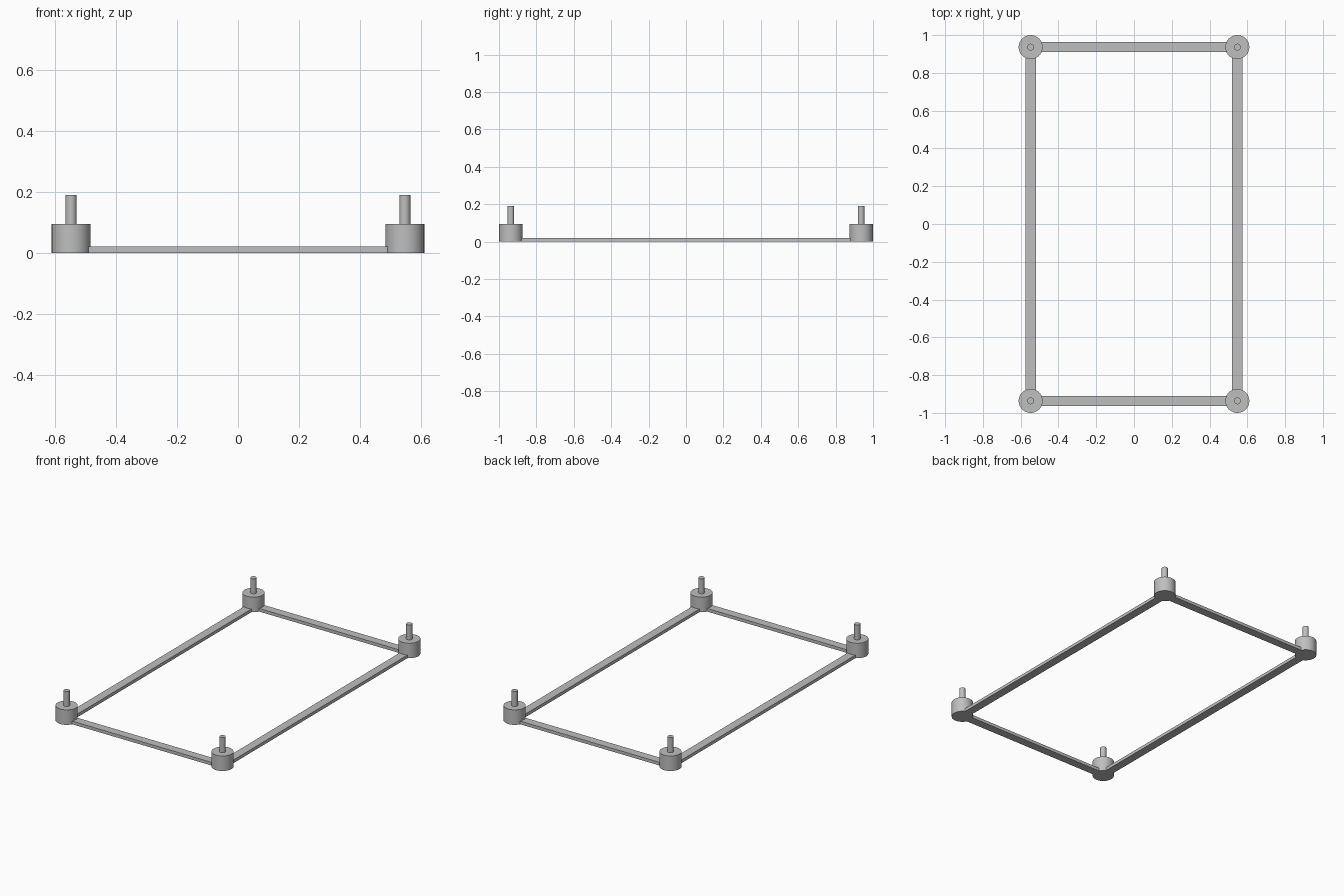
import bpy
import math

if "Cube" in bpy.data.objects:
    bpy.data.objects.remove(bpy.data.objects["Cube"])

CX, CY = 0.547, 0.9365        # corner post centres
POST_R, POST_H = 0.0635, 0.095
PIN_R, PIN_TOP = 0.018, 0.19
RAIL_W, RAIL_H = 0.054, 0.02

grey = bpy.data.materials.new("grey")
grey.diffuse_color = (0.52, 0.52, 0.52, 1)
grey.use_nodes = True
grey.node_tree.nodes["Principled BSDF"].inputs["Base Color"].default_value = grey.diffuse_color


def cylinder(name, x, y, z0, z1, radius, sides):
    bpy.ops.mesh.primitive_cylinder_add(
        vertices=sides, radius=radius, depth=z1 - z0, location=(x, y, (z0 + z1) / 2))
    ob = bpy.context.object
    ob.name = name
    ob.data.materials.append(grey)
    bpy.ops.object.shade_smooth_by_angle(angle=math.radians(30))


def box(name, x, y, sx, sy, sz):
    bpy.ops.mesh.primitive_cube_add(size=1, location=(x, y, sz / 2))
    ob = bpy.context.object
    ob.name = name
    ob.scale = (sx, sy, sz)
    bpy.ops.object.transform_apply(location=False, rotation=False, scale=True)
    ob.data.materials.append(grey)


# Corner posts, each with a thin pin on top
for sx, side in ((-1, "left"), (1, "right")):
    for sy, end in ((-1, "front"), (1, "back")):
        cylinder(f"{end}_{side}_post", sx * CX, sy * CY, 0, POST_H, POST_R, 64)
        cylinder(f"{end}_{side}_pin", sx * CX, sy * CY, POST_H, PIN_TOP, PIN_R, 32)

# Flat rails, ending where their corners meet the post walls
inset = math.sqrt(POST_R ** 2 - (RAIL_W / 2) ** 2) - 0.002
for s, side, end in ((-1, "left", "front"), (1, "right", "back")):
    box(f"{side}_rail", s * CX, 0, RAIL_W, 2 * (CY - inset), RAIL_H)
    box(f"{end}_rail", 0, s * CY, 2 * (CX - inset), RAIL_W, RAIL_H)
